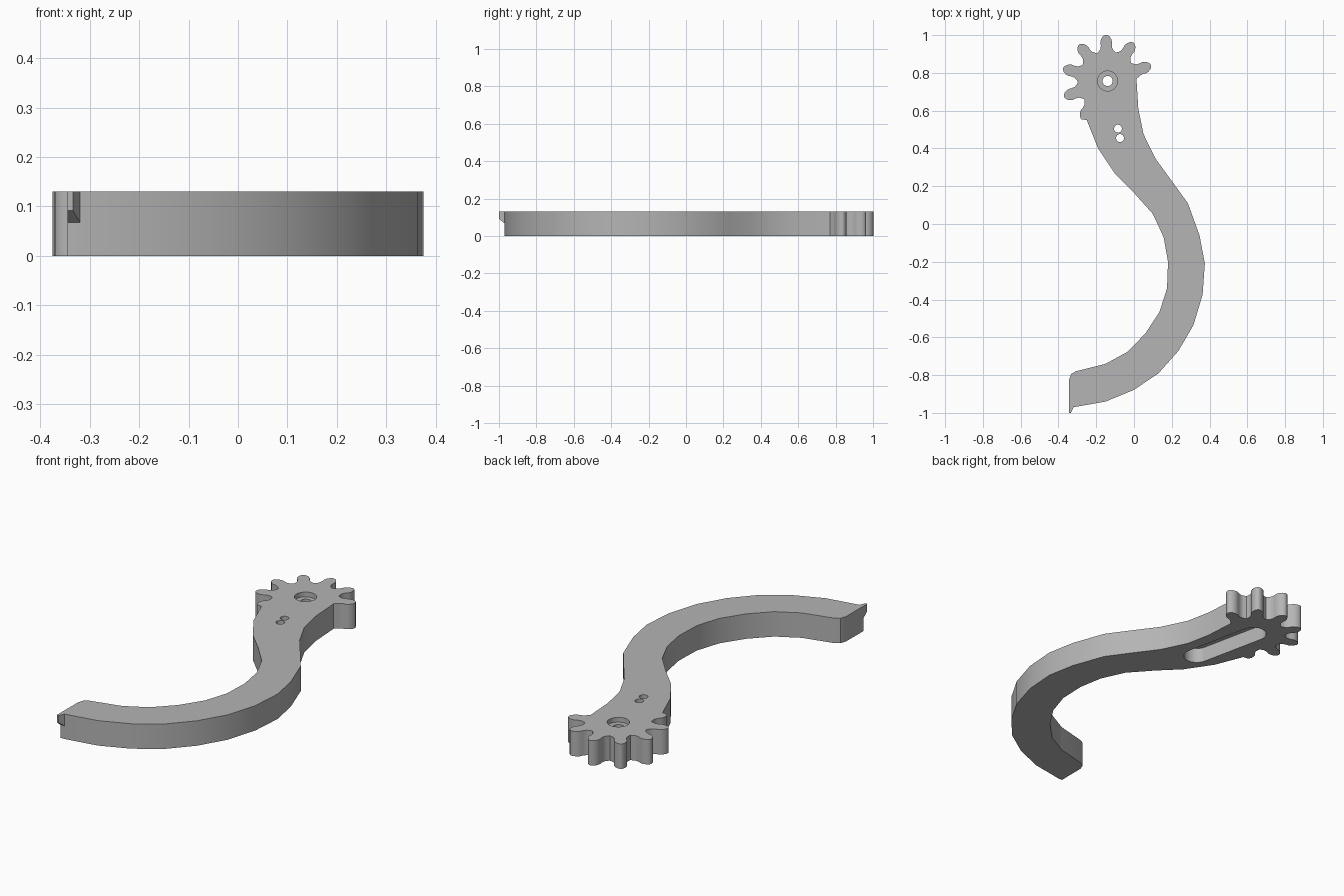
import bpy, bmesh
from math import sin, cos, pi, radians, atan2
from mathutils import Vector

cube = bpy.data.objects.get("Cube")
if cube:
    bpy.data.objects.remove(cube, do_unlink=True)

THICK = 0.13
HUB = Vector((-0.14, 0.757))

grey = bpy.data.materials.new("plain grey")
grey.use_nodes = True
grey.diffuse_color = (0.46, 0.46, 0.46, 1)
grey.node_tree.nodes["Principled BSDF"].inputs["Base Color"].default_value = grey.diffuse_color


def make_object(name, bm):
    bmesh.ops.recalc_face_normals(bm, faces=bm.faces)
    mesh = bpy.data.meshes.new(name)
    bm.to_mesh(mesh)
    bm.free()
    mesh.materials.append(grey)
    obj = bpy.data.objects.new(name, mesh)
    bpy.context.collection.objects.link(obj)
    return obj


def prism(name, outline, z0, z1):
    """Extrude a flat outline from z0 up to z1."""
    bm = bmesh.new()
    face = bm.faces.new([bm.verts.new((x, y, z0)) for x, y in outline])
    top = bmesh.ops.extrude_face_region(bm, geom=[face])["geom"]
    verts = [v for v in top if isinstance(v, bmesh.types.BMVert)]
    bmesh.ops.translate(bm, vec=(0, 0, z1 - z0), verts=verts)
    return make_object(name, bm)


def arc(centre, radius, start, sweep, steps):
    return [(centre[0] + radius * cos(start + sweep * i / steps),
             centre[1] + radius * sin(start + sweep * i / steps)) for i in range(steps + 1)]


def disc(centre, radius, steps=32):
    return arc(centre, radius, 0, 2 * pi, steps)[:-1]


def cut(target, cutter):
    cutter.hide_render = True
    mod = target.modifiers.new("cut", "BOOLEAN")
    mod.operation = "DIFFERENCE"
    mod.solver = "EXACT"
    mod.object = cutter
    bpy.context.view_layer.objects.active = target
    bpy.ops.object.modifier_apply(modifier=mod.name)
    bpy.data.objects.remove(cutter, do_unlink=True)


# Gear teeth: (radius, half width) along one flank, on a ten-tooth pitch
FLANK = [(0.162, 0.037), (0.172, 0.031), (0.19, 0.029), (0.207, 0.031),
         (0.222, 0.027), (0.236, 0.018), (0.243, 0.008)]


def tooth(angle, last):
    axis = Vector((cos(angle), sin(angle)))
    side = Vector((-axis.y, axis.x))
    pts = [HUB + axis * r - side * w for r, w in FLANK]
    pts.append(HUB + axis * 0.245)
    if not last:
        pts += [HUB + axis * r + side * w for r, w in reversed(FLANK)]
        valley = angle + radians(18)
        pts.append(HUB + Vector((cos(valley), sin(valley))) * 0.157)
    return [tuple(p) for p in pts]


outline = []
for i in range(7):
    outline += tooth(radians(20 + 36 * i), i == 6)

# Curved arm: inner edge down to the tip, then outer edge back up
outline += [(-0.25, 0.55), (-0.19, 0.40), (-0.10, 0.265), (0, 0.165), (0.10, 0.053),
            (0.157, -0.07), (0.18, -0.2), (0.175, -0.34), (0.135, -0.465), (0.06, -0.58),
            (-0.035, -0.677), (-0.15, -0.74), (-0.31, -0.78), (-0.333, -0.795),
            (-0.344, -0.825), (-0.345, -0.97), (-0.32, -0.97),
            (-0.15, -0.94), (0, -0.878), (0.13, -0.79), (0.235, -0.672), (0.315, -0.535),
            (0.363, -0.375), (0.375, -0.21), (0.347, -0.06), (0.285, 0.11), (0.2, 0.228),
            (0.115, 0.344), (0.05, 0.476), (0.023, 0.61), (0.013, 0.77)]
arm = prism("geared_arm", outline, 0, THICK)

# Long rounded pocket on the underside
slot_end = Vector((-0.065, 0.41))
run = slot_end - HUB
heading = atan2(run.y, run.x)
slot = arc(slot_end, 0.065, heading - pi / 2, pi, 16) + arc(HUB, 0.065, heading + pi / 2, pi, 16)
cut(arm, prism("slot_cutter", slot, -0.05, 0.08))

# Pivot counterbore, pivot hole and two pin holes
cut(arm, prism("counterbore_cutter", disc(HUB, 0.053), 0.105, 0.2))
for centre, radius in ((HUB, 0.027), ((-0.085, 0.505), 0.021), ((-0.074, 0.455), 0.021)):
    cut(arm, prism("hole_cutter", disc(centre, radius, 24), -0.1, 0.2))

# Small hooked lip at the upper tip of the arm
bm = bmesh.new()
for z in (0.092, THICK):
    for x, y in ((-0.345, -0.97), (-0.345, -1), (-0.334, -1), (-0.32, -0.97)):
        bm.verts.new((x, y, z))
for x in (-0.345, -0.32):
    bm.verts.new((x, -0.97, 0.068))
bmesh.ops.convex_hull(bm, input=bm.verts)
lip = make_object("tip_lip", bm)

# Smooth curved walls, keep hard edges
for obj in (arm, lip):
    bpy.ops.object.select_all(action="DESELECT")
    obj.select_set(True)
    bpy.context.view_layer.objects.active = obj
    bpy.ops.object.shade_smooth_by_angle(angle=radians(30))
